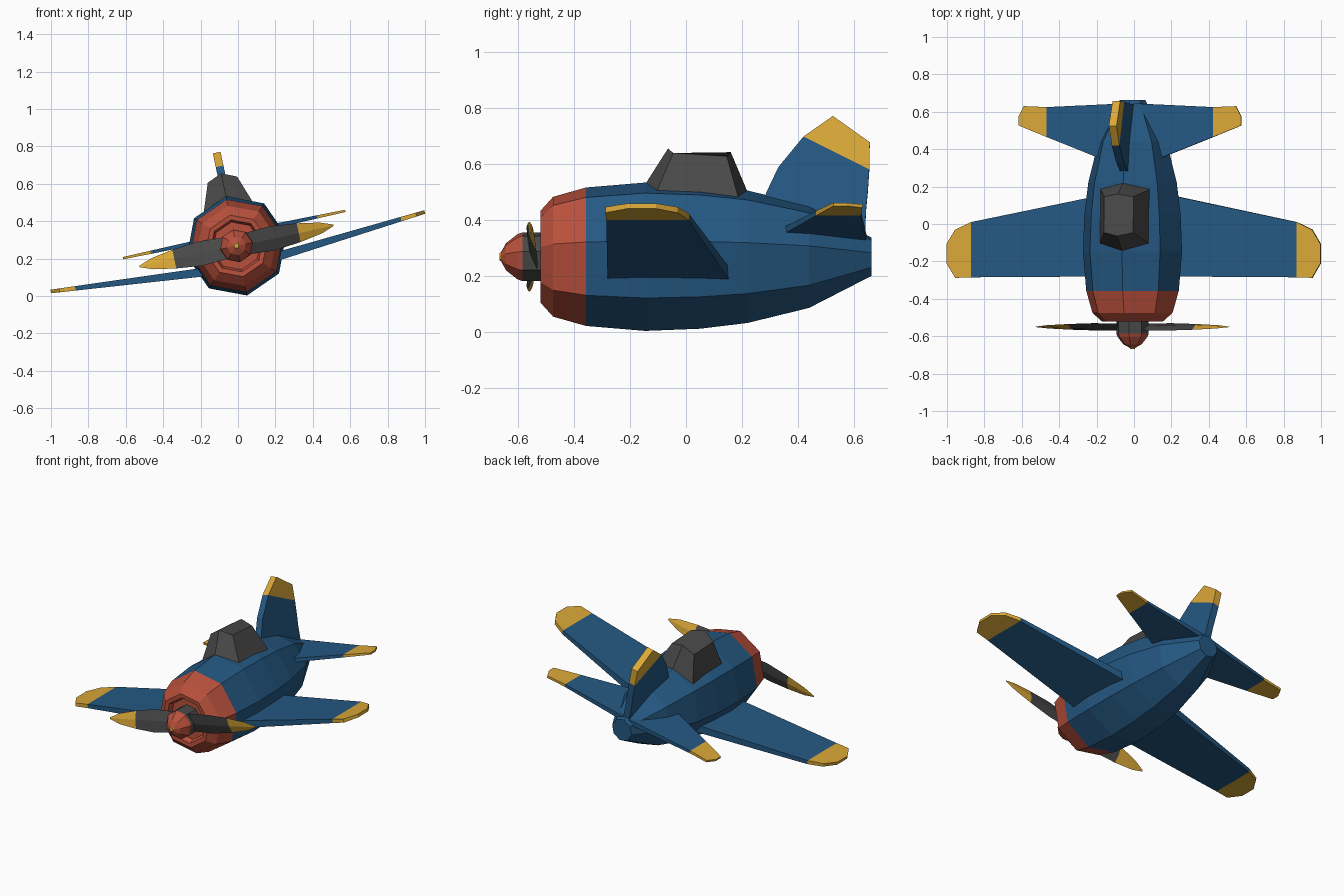
import bpy
import bmesh
import math
from mathutils import Matrix, Vector

cube = bpy.data.objects.get("Cube")
if cube:
    bpy.data.objects.remove(cube, do_unlink=True)


def material(name, rgb):
    m = bpy.data.materials.new(name)
    m.use_nodes = True
    m.diffuse_color = (*rgb, 1)
    m.node_tree.nodes["Principled BSDF"].inputs["Base Color"].default_value = (*rgb, 1)
    return m


BLUE = material("deep blue", (0.018, 0.098, 0.225))
RED = material("brick red", (0.48, 0.080, 0.044))
YELLOW = material("golden yellow", (0.70, 0.39, 0.038))
GREY = material("dark grey", (0.066, 0.066, 0.066))

# The whole aircraft banks about its long axis
BANK = Matrix.Translation((-0.008, 0, 0.268)) @ Matrix.Rotation(math.radians(-12), 4, 'Y')


def loft(name, rings, mats, slot=lambda i: 0):
    """Skin a list of equal-sized rings; slot(i) gives the material of segment i."""
    bm = bmesh.new()
    loops = [[bm.verts.new(p) for p in ring] for ring in rings]
    n = len(loops[0])
    for i in range(len(loops) - 1):
        a, b = loops[i], loops[i + 1]
        for k in range(n):
            j = (k + 1) % n
            bm.faces.new((a[k], a[j], b[j], b[k])).material_index = slot(i)
    bm.faces.new(loops[0]).material_index = slot(0)
    bm.faces.new(loops[-1]).material_index = slot(len(loops) - 2)
    bmesh.ops.recalc_face_normals(bm, faces=bm.faces)
    mesh = bpy.data.meshes.new(name)
    bm.to_mesh(mesh)
    bm.free()
    for m in mats:
        mesh.materials.append(m)
    obj = bpy.data.objects.new(name, mesh)
    bpy.context.collection.objects.link(obj)
    obj.matrix_world = BANK
    return obj


def octagon(y, r):
    return [(r * math.cos(math.radians(90 + 45 * k)), y,
             r * math.sin(math.radians(90 + 45 * k))) for k in range(8)]


def slab(front, back, t, axis):
    """Four-cornered section of a flat surface, t thick along axis."""
    f, b, d = Vector(front), Vector(back), Vector(axis) * t / 2
    return [f + d, b + d, b - d, f - d]


# Fuselage with red cowl and recessed air intake
body = [(-0.485, 0.05), (-0.485, 0.13), (-0.518, 0.142), (-0.52, 0.168), (-0.475, 0.219),
        (-0.357, 0.253), (-0.146, 0.271), (0.05, 0.263), (0.22, 0.242), (0.44, 0.187),
        (0.663, 0.07)]
loft("fuselage", [octagon(y, r) for y, r in body], [BLUE, RED], lambda i: 1 if i < 5 else 0)

# Propeller hub and spinner
loft("propeller_hub", [octagon(-0.48, 0.088), octagon(-0.588, 0.088)], [GREY])
spinner = [(-0.585, 0.089), (-0.603, 0.082), (-0.643, 0.05), (-0.661, 0.017), (-0.667, 0.013)]
loft("spinner", [octagon(y, r) for y, r in spinner], [RED, YELLOW],
     lambda i: 1 if i == 3 else 0)

# Pitched propeller blades, turned half a circle from each other
for side, label in ((1, "left"), (-1, "right")):
    rings = []
    for x, c in ((0.05, 0.058), (0.2, 0.066), (0.34, 0.051), (0.46, 0.03), (0.53, 0.004)):
        rings.append([(side * x, -0.55 - 0.3 * c, side * c),
                      (side * x, -0.55 + 0.14 * c, side * 0.05 * c),
                      (side * x, -0.55 + 0.3 * c, -side * c),
                      (side * x, -0.55 - 0.14 * c, -side * 0.05 * c)])
    loft(label + "_propeller_blade", rings, [GREY, YELLOW], lambda i: 1 if i >= 2 else 0)

# Wings and tailplanes: (span, front y, back y, height, thickness)
wing = [(0.1, -0.28, 0.172, -0.109, 0.05), (0.89, -0.285, 0.01, -0.043, 0.024),
        (0.975, -0.288, -0.03, -0.036, 0.021), (1.022, -0.21, -0.107, -0.032, 0.019)]
tailplane = [(0.02, 0.295, 0.645, 0.062, 0.03), (0.455, 0.465, 0.625, 0.062, 0.017),
             (0.58, 0.515, 0.63, 0.062, 0.013), (0.608, 0.527, 0.575, 0.062, 0.012)]
for side, label in ((1, "left"), (-1, "right")):
    for part, rows in (("wing", wing), ("tailplane", tailplane)):
        rings = [slab((side * x, yf, z), (side * x, yb, z), t, (0, 0, 1))
                 for x, yf, yb, z, t in rows]
        loft(label + "_" + part, rings, [BLUE, YELLOW], lambda i: 1 if i >= 1 else 0)

# Tail fin: (front y, front z, back y, back z)
fin = [(0.27, 0.15, 0.64, 0.05), (0.286, 0.228, 0.643, 0.166), (0.33, 0.323, 0.65, 0.24),
       (0.42, 0.435, 0.655, 0.315), (0.525, 0.51, 0.657, 0.414)]
loft("tail_fin", [slab((0, a, b), (0, c, d), 0.042, (1, 0, 0)) for a, b, c, d in fin],
     [BLUE, YELLOW], lambda i: 1 if i == 3 else 0)


# Six-sided canopy
def canopy_ring(w, front, side_front, side_rear, rear):
    return [(0, *front), (w, *side_front), (w, *side_rear),
            (0, *rear), (-w, *side_rear), (-w, *side_front)]


loft("canopy", [
    canopy_ring(0.14, (-0.155, 0.25), (-0.11, 0.195), (0.19, 0.175), (0.225, 0.225)),
    canopy_ring(0.08, (-0.064, 0.396), (-0.046, 0.362), (0.146, 0.35), (0.16, 0.382)),
], [GREY])
